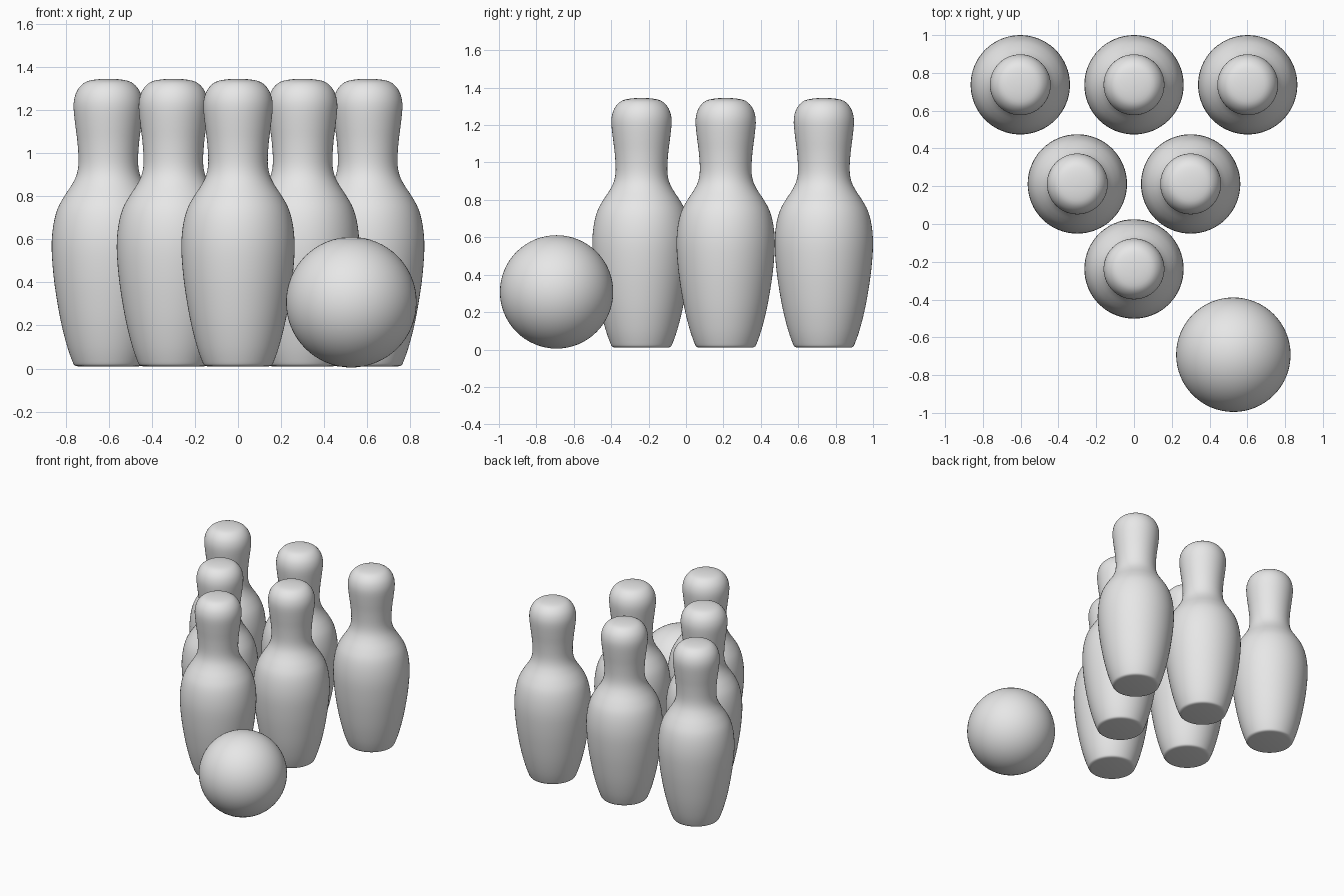
import bpy, bmesh, math
from mathutils import Vector

if "Cube" in bpy.data.objects:
    bpy.data.objects.remove(bpy.data.objects["Cube"])

grey = bpy.data.materials.new("plain grey")
grey.diffuse_color = (0.8, 0.8, 0.8, 1)
grey.use_nodes = True
grey.node_tree.nodes["Principled BSDF"].inputs["Base Color"].default_value = grey.diffuse_color

# Pin half-profile: (radius, height)
PROFILE = [(0.138, 0.01), (0.156, 0.015), (0.167, 0.035), (0.190, 0.10),
           (0.216, 0.20), (0.237, 0.31), (0.254, 0.43), (0.263, 0.56),
           (0.256, 0.66), (0.236, 0.74), (0.204, 0.80), (0.171, 0.85),
           (0.147, 0.90), (0.138, 0.96), (0.143, 1.05), (0.153, 1.13),
           (0.161, 1.21), (0.156, 1.26), (0.138, 1.30), (0.105, 1.33),
           (0.055, 1.342), (0.0, 1.345)]


def smooth_profile(points, steps=3):
    """Catmull-Rom curve through the points."""
    p = [Vector(q) for q in points]
    p = [p[0]] + p + [p[-1]]
    out = []
    for a, b, c, d in zip(p, p[1:], p[2:], p[3:]):
        for k in range(steps):
            t = k / steps
            out.append(0.5 * (2 * b + (c - a) * t + (2 * a - 5 * b + 4 * c - d) * t * t
                              + (3 * b - a - 3 * c + d) * t ** 3))
    return out


def pin_mesh(sides=64):
    bm = bmesh.new()
    rings = []
    for r, z in smooth_profile(PROFILE):
        rings.append([bm.verts.new((r * math.cos(2 * math.pi * i / sides),
                                    r * math.sin(2 * math.pi * i / sides), z))
                      for i in range(sides)])
    for low, high in zip(rings, rings[1:]):
        for i in range(sides):
            j = (i + 1) % sides
            bm.faces.new((low[i], low[j], high[j], high[i]))
    # flat base and rounded crown tip
    bm.faces.new(rings[0][::-1])
    tip = bm.verts.new((0, 0, PROFILE[-1][1]))
    for i in range(sides):
        bm.faces.new((rings[-1][i], rings[-1][(i + 1) % sides], tip))
    for f in bm.faces:
        f.smooth = True
    mesh = bpy.data.meshes.new("bowling_pin")
    bm.to_mesh(mesh)
    bm.free()
    mesh.materials.append(grey)
    return mesh


# Six pins in a triangle, sharing one mesh
mesh = pin_mesh()
for row, (y, xs) in enumerate([(-0.238, [0]), (0.212, [-0.3, 0.3]),
                               (0.737, [-0.602, 0, 0.602])]):
    for n, x in enumerate(xs):
        pin = bpy.data.objects.new(f"bowling_pin_row{row + 1}_{n + 1}", mesh)
        pin.location = (x, y, 0)
        bpy.context.collection.objects.link(pin)

# Ball
bpy.ops.mesh.primitive_uv_sphere_add(segments=64, ring_count=32, radius=0.303,
                                     location=(0.526, -0.692, 0.308))
ball = bpy.context.object
ball.name = "bowling_ball"
ball.data.materials.append(grey)
bpy.ops.object.shade_smooth()
